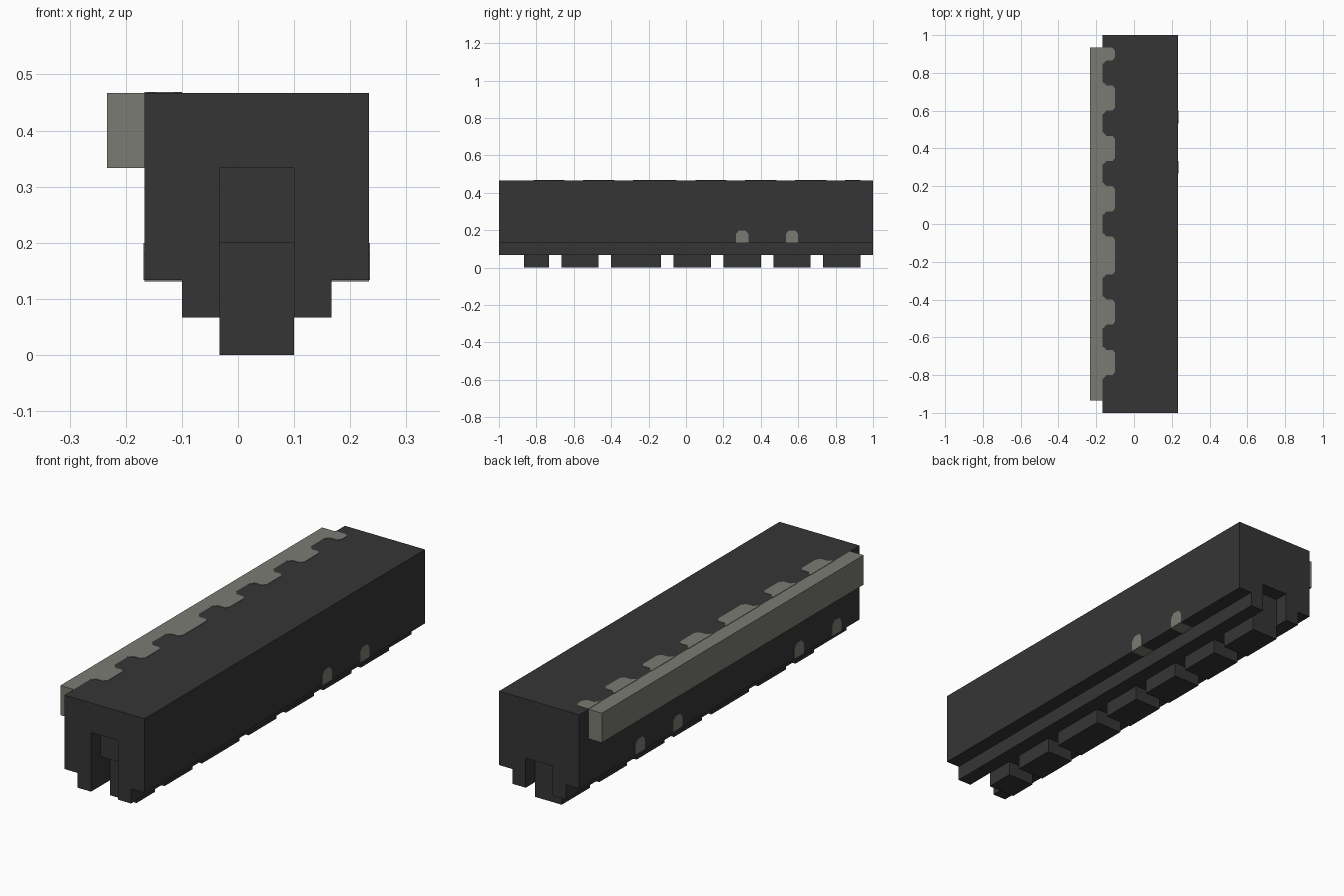
import bpy
import bmesh
from mathutils import Vector

U = 1 / 15          # one grid cell
THIN = 0.03         # painted plate thickness in cells

cube = bpy.data.objects.get("Cube")
if cube:
    bpy.data.objects.remove(cube, do_unlink=True)


def material(name, color):
    mat = bpy.data.materials.new(name)
    mat.use_nodes = True
    mat.diffuse_color = (*color, 1)
    mat.node_tree.nodes["Principled BSDF"].inputs["Base Color"].default_value = (*color, 1)
    return mat


DARK = material("charcoal", (0.036, 0.036, 0.036))
GREY = material("warm grey", (0.195, 0.198, 0.171))


def prism(name, outline, axis, lo, hi, mat):
    """Extrude a 2D outline (in cells) along an axis; the other two axes keep x, y, z order."""
    def place(p, d):
        co = list(p)
        co.insert("xyz".index(axis), d)
        return Vector(co) * U
    bm = bmesh.new()
    low = [bm.verts.new(place(p, lo)) for p in outline]
    high = [bm.verts.new(place(p, hi)) for p in outline]
    bm.faces.new(low)
    bm.faces.new(high)
    n = len(outline)
    for i in range(n):
        j = (i + 1) % n
        bm.faces.new((low[i], low[j], high[j], high[i]))
    bmesh.ops.recalc_face_normals(bm, faces=bm.faces)
    mesh = bpy.data.meshes.new(name)
    bm.to_mesh(mesh)
    bm.free()
    mesh.materials.append(mat)
    obj = bpy.data.objects.new(name, mesh)
    bpy.context.collection.objects.link(obj)
    return obj


def box(name, x, y, z, mat):
    outline = [(x[0], y[0]), (x[1], y[0]), (x[1], y[1]), (x[0], y[1])]
    return prism(name, outline, "z", *z, mat)


def cut(target, cutter):
    cutter.hide_render = True
    mod = target.modifiers.new("slot", "BOOLEAN")
    mod.operation = "DIFFERENCE"
    mod.solver = "EXACT"
    mod.object = cutter
    bpy.context.view_layer.objects.active = target
    bpy.ops.object.modifier_apply(modifier=mod.name)
    bpy.data.objects.remove(cutter, do_unlink=True)


# Main body with its narrower lower step
body = prism("body", [(-2.5, 7), (-2.5, 2), (-1.5, 2), (-1.5, 1), (2.5, 1), (2.5, 2), (3.5, 2), (3.5, 7)],
             "y", -15, 15, DARK)

# Stepped slot in the front end, plain slot in the back end
cut(body, prism("front_slot", [(-16, 0), (-13, 0), (-13, 3), (-14, 3), (-14, 5), (-16, 5)],
                "x", -0.5, 1.5, DARK))
cut(body, box("back_slot", (-0.5, 1.5), (14, 16), (0, 3), DARK))

# Row of teeth underneath
for i, span in enumerate([(-13, -11), (-10, -7), (-6, -2), (-1, 2), (3, 6), (7, 10), (11, 14)]):
    box(f"tooth_{i + 1}", (-0.5, 1.5), span, (0, 1), DARK)

# Side strip along the upper right edge
box("side_strip", (-3.5, -2.5), (-14, 14), (5, 7), GREY)

# Painted tabs of the strip on the top, with rounded tips and flared roots
R = 0.25
for i, (a, b) in enumerate([(-12, -10), (-8, -6), (-4, -1), (1, 3), (5, 7), (9, 11), (13, 14)]):
    flare = R if b < 14 else 0
    outline = [(-2.5, a - R), (-2.4, a - R), (-2.2, a), (-1.7, a), (-1.5, a + R),
               (-1.5, b - R), (-1.7, b), (-2.2, b), (-2.4, b + flare), (-2.5, b + flare)]
    if not flare:
        outline.pop(-2)
    prism(f"top_tab_{i + 1}", outline, "z", 7 - THIN, 7 + THIN, GREY)

# Small arched marks low on both sides, continuing under the overhang
for side, face, inner, places in [("left", 3.5, 2.5, (4.5, 8.5)),
                                  ("right", -2.5, -1.5, (-12.5, -8.5, 4.5, 8.5))]:
    for i, y in enumerate(places):
        a, b = y - 0.5, y + 0.5
        arch = [(a, 2), (b, 2), (b, 2.7), (b - R, 3), (a + R, 3), (a, 2.7)]
        prism(f"{side}_mark_{i + 1}", arch, "x", face - THIN, face + THIN, GREY)
        box(f"{side}_mark_under_{i + 1}", sorted((face, inner)), (a, b), (2 - THIN, 2 + THIN), GREY)
